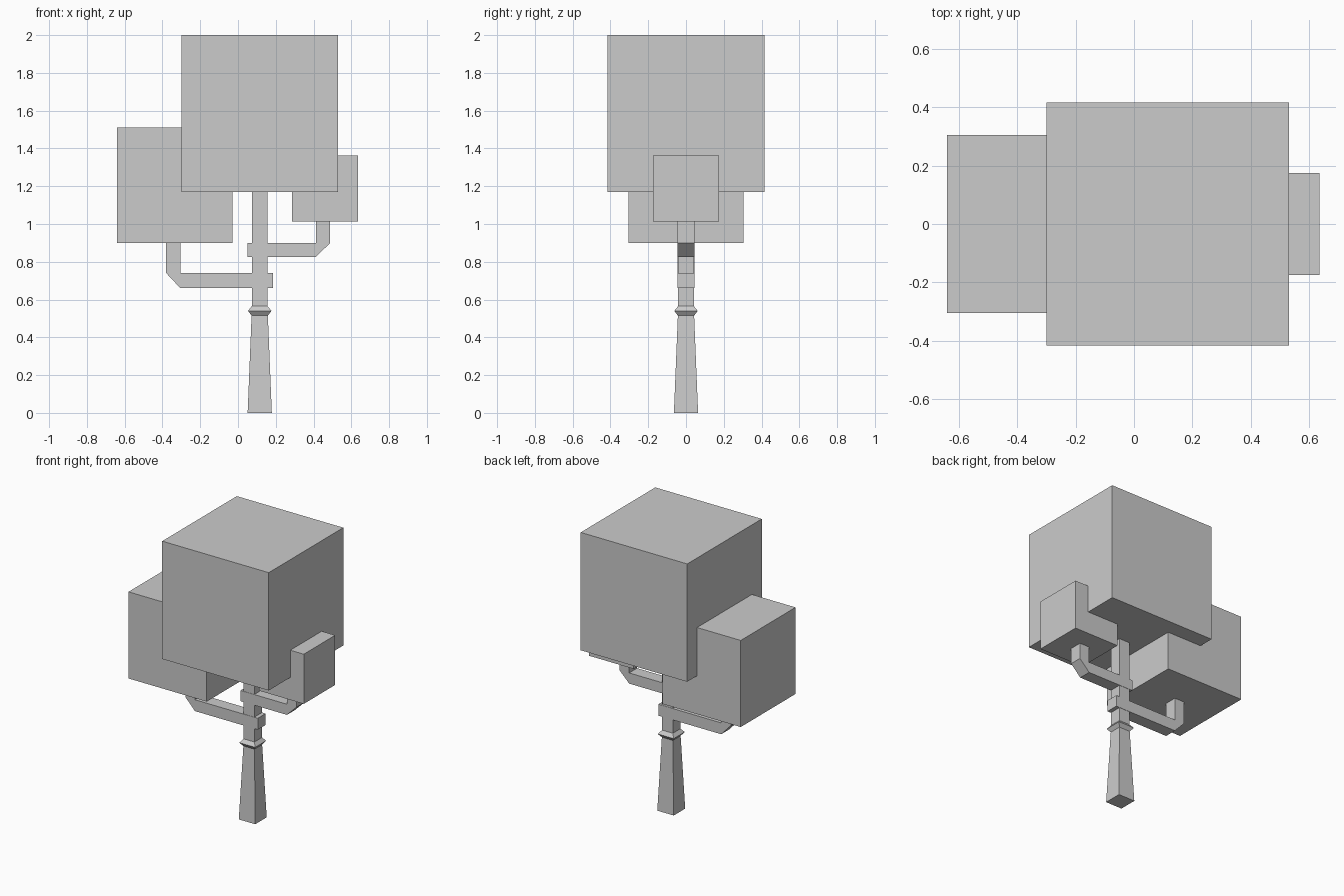
import bpy, bmesh

if "Cube" in bpy.data.objects:
    bpy.data.objects.remove(bpy.data.objects["Cube"])

TRUNK_X = 0.115


def finish(name, bm):
    bmesh.ops.recalc_face_normals(bm, faces=bm.faces)
    mesh = bpy.data.meshes.new(name)
    bm.to_mesh(mesh)
    bm.free()
    obj = bpy.data.objects.new(name, mesh)
    bpy.context.collection.objects.link(obj)
    return obj


def cube(name, x, z, size):
    bpy.ops.mesh.primitive_cube_add(size=size, location=(x, 0, z))
    bpy.context.object.name = name


def square_loft(name, x, profile):
    """Stack of square rings given as (half width, height)."""
    bm = bmesh.new()
    rings = [[bm.verts.new((x + sx * r, sy * r, z))
              for sx, sy in ((-1, -1), (1, -1), (1, 1), (-1, 1))]
             for r, z in profile]
    for a, b in zip(rings, rings[1:]):
        for i in range(4):
            j = (i + 1) % 4
            bm.faces.new((a[i], a[j], b[j], b[i]))
    bm.faces.new(rings[0][::-1])
    bm.faces.new(rings[-1])
    return finish(name, bm)


def branch(name, root, inner, outer, bottom, top, tip, half=0.044):
    """L-shaped arm with a chamfered elbow, extruded along y."""
    points = [(root, bottom), (inner, bottom), (outer, top),
              (outer, tip), (inner, tip), (inner, top), (root, top)]
    bm = bmesh.new()
    face = bm.faces.new([bm.verts.new((x, -half, z)) for x, z in points])
    out = bmesh.ops.extrude_face_region(bm, geom=[face], use_keep_orig=True)
    new = [v for v in out["geom"] if isinstance(v, bmesh.types.BMVert)]
    bmesh.ops.translate(bm, verts=new, vec=(0, 2 * half, 0))
    return finish(name, bm)


# Trunk with flared base and collar
square_loft("trunk", TRUNK_X, [(0.064, 0), (0.043, 0.515), (0.062, 0.54),
                               (0.042, 0.565), (0.042, 1.18)])

# Side branches, poking through the trunk
branch("left_branch", 0.185, -0.305, -0.38, 0.66, 0.74, 0.905)
branch("right_branch", 0.05, 0.412, 0.488, 0.825, 0.90, 1.015)

# Foliage blocks
cube("crown_foliage", TRUNK_X, 1.585, 0.83)
cube("left_foliage", -0.335, 1.205, 0.61)
cube("right_foliage", 0.46, 1.187, 0.35)
